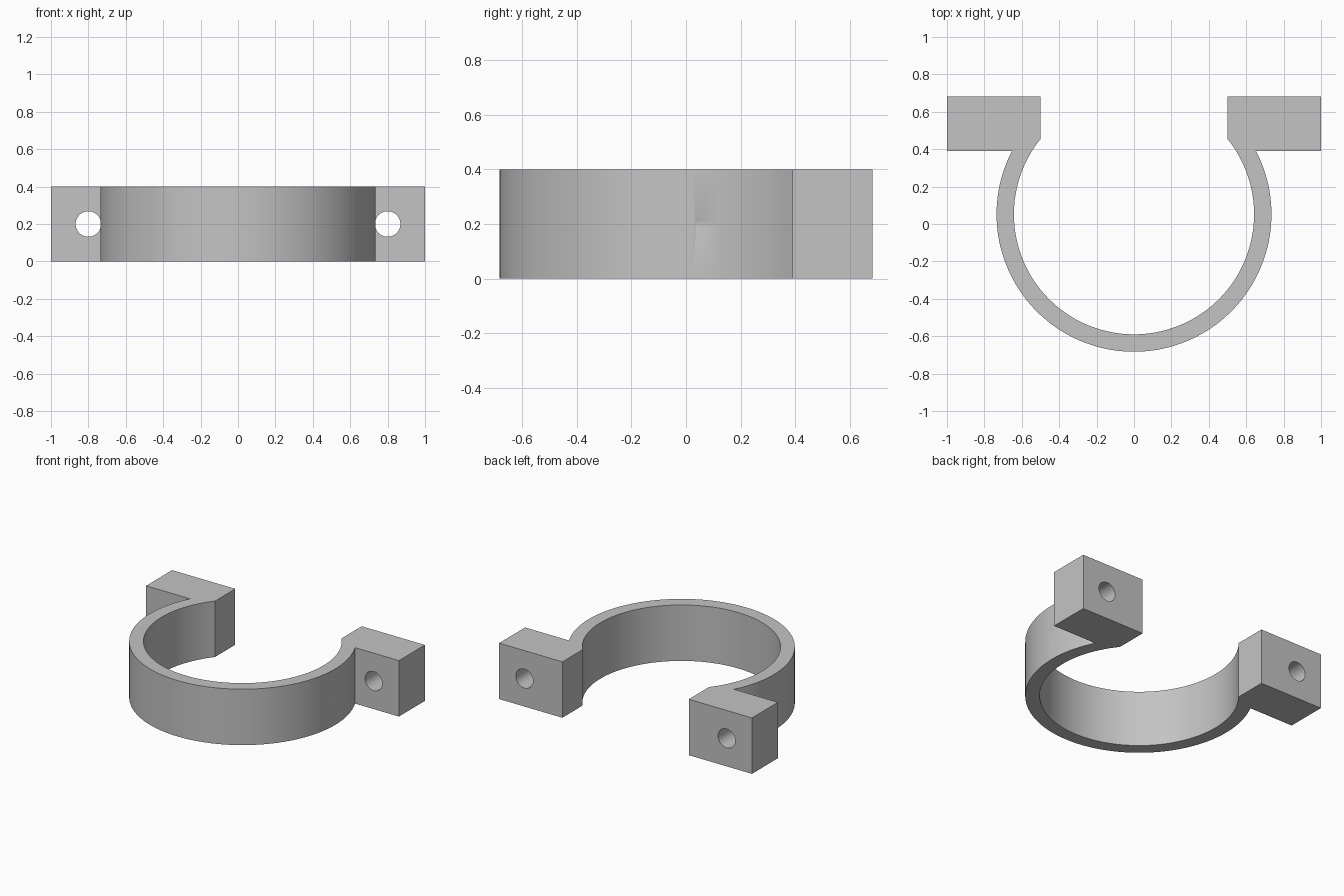
import bpy, bmesh
from math import sin, cos, asin, pi, sqrt

cube = bpy.data.objects.get("Cube")
if cube:
    bpy.data.objects.remove(cube, do_unlink=True)

HEIGHT = 0.4
CENTRE_Y = 0.052
R_OUT, R_IN = 0.735, 0.642
LUG_IN, LUG_OUT = 0.5, 1.0
LUG_FRONT, LUG_BACK = 0.39, 0.683
HOLE_X, HOLE_R = 0.8, 0.068

grey = bpy.data.materials.new("plain grey")
grey.use_nodes = True
colour = (0.55, 0.55, 0.55, 1)
grey.diffuse_color = colour
grey.node_tree.nodes["Principled BSDF"].inputs["Base Color"].default_value = colour


def arc(radius, start, end, steps):
    """Points on the ring, between two angles."""
    angles = [start + (end - start) * i / steps for i in range(steps + 1)]
    return [(radius * cos(a), CENTRE_Y + radius * sin(a)) for a in angles]


# Clamp outline: outer arc, left lug, inner arc, right lug
a_out = asin((LUG_FRONT - CENTRE_Y) / R_OUT)
a_in = asin(sqrt(R_IN ** 2 - LUG_IN ** 2) / R_IN)
outline = arc(R_OUT, -pi - a_out, a_out, 96)
outline += [(LUG_OUT, LUG_FRONT), (LUG_OUT, LUG_BACK), (LUG_IN, LUG_BACK)]
outline += arc(R_IN, a_in, -pi - a_in, 96)
outline += [(-LUG_IN, LUG_BACK), (-LUG_OUT, LUG_BACK), (-LUG_OUT, LUG_FRONT)]

bm = bmesh.new()
base = bm.faces.new([bm.verts.new((x, y, 0)) for x, y in outline])
top = bmesh.ops.extrude_face_region(bm, geom=[base])["geom"]
bmesh.ops.translate(bm, vec=(0, 0, HEIGHT),
                    verts=[v for v in top if isinstance(v, bmesh.types.BMVert)])
bmesh.ops.recalc_face_normals(bm, faces=bm.faces)
mesh = bpy.data.meshes.new("clamp_band")
bm.to_mesh(mesh)
bm.free()
mesh.materials.append(grey)
clamp = bpy.data.objects.new("clamp_band", mesh)
bpy.context.collection.objects.link(clamp)

# Bolt holes through both lugs
for side, x in (("left", HOLE_X), ("right", -HOLE_X)):
    bpy.ops.mesh.primitive_cylinder_add(
        vertices=48, radius=HOLE_R, depth=1, rotation=(pi / 2, 0, 0),
        location=(x, (LUG_FRONT + LUG_BACK) / 2, HEIGHT / 2))
    cutter = bpy.context.object
    cutter.name = side + "_hole_cutter"
    cutter.hide_render = True
    cutter.data.materials.append(grey)
    cut = clamp.modifiers.new(side + "_bolt_hole", "BOOLEAN")
    cut.operation = "DIFFERENCE"
    cut.solver = "EXACT"
    cut.object = cutter
    bpy.ops.object.select_all(action="DESELECT")
    clamp.select_set(True)
    bpy.context.view_layer.objects.active = clamp
    bpy.ops.object.modifier_apply(modifier=cut.name)
    bpy.data.objects.remove(cutter, do_unlink=True)

bpy.ops.object.shade_smooth_by_angle(angle=pi / 6)
